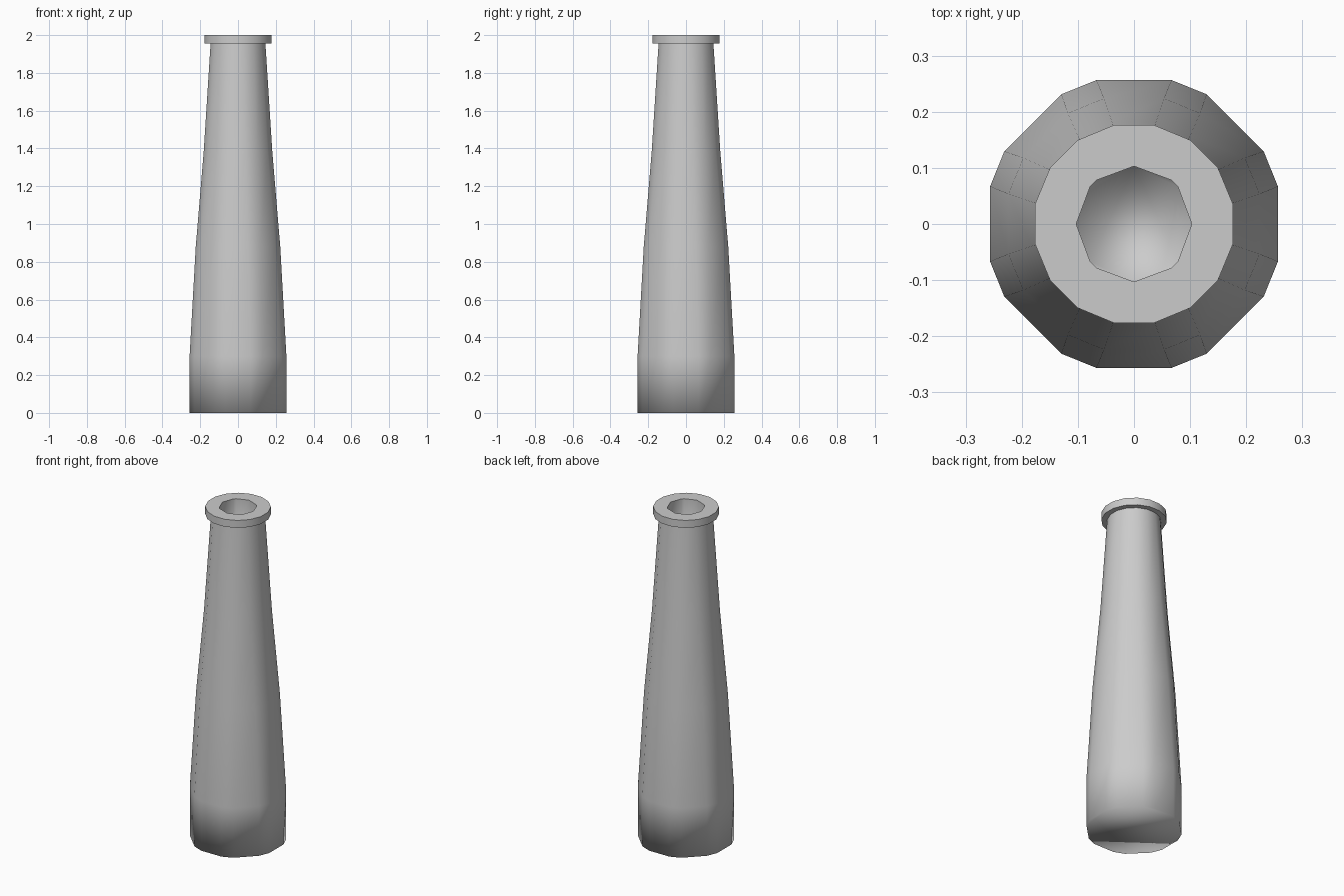
import bpy, bmesh, math

if "Cube" in bpy.data.objects:
    bpy.data.objects.remove(bpy.data.objects["Cube"])

bm = bmesh.new()


def ring(radius, z, a, b):
    """Closed 16-point ring: corner angles a, b mirrored into every quadrant."""
    angles = [q * 90 + d for q in range(4) for d in (a, b, 90 - b, 90 - a)]
    return [bm.verts.new((radius * math.cos(math.radians(t)),
                          radius * math.sin(math.radians(t)), z)) for t in angles]


def stitch(lower, upper):
    n = len(lower)
    for i in range(n):
        j = (i + 1) % n
        bm.faces.new((lower[i], lower[j], upper[j], upper[i]))


def loop_edges(verts):
    return [bm.edges.get((v, verts[(i + 1) % len(verts)])) for i, v in enumerate(verts)]


# tapered body: squarish corners at the base, even sixteen-sided at the neck
profile = [(0.0, 0.265, 0.0), (0.3, 0.265, 0.0), (0.88, 0.230, 0.35),
           (1.38, 0.186, 0.72), (1.955, 0.148, 1.0)]
rings = [ring(r, z, 14.7 - 3.45 * t, 29.3 + 4.45 * t) for z, r, t in profile]

# collar at the mouth
collar_low = ring(0.18, 1.955, 11.25, 33.75)
collar_top = ring(0.18, 2.0, 11.25, 33.75)
rings += [collar_low, collar_top]
for low, up in zip(rings, rings[1:]):
    stitch(low, up)
bm.faces.new(rings[0][::-1])

# mouth opening and bore
quarter = [(0.103, 0.0), (0.078, 0.067), (0.067, 0.078)]


def bore_ring(z):
    pts = []
    for q in range(4):
        c, s = round(math.cos(q * math.pi / 2)), round(math.sin(q * math.pi / 2))
        pts += [(x * c - y * s, x * s + y * c) for x, y in quarter]
    return [bm.verts.new((x, y, z)) for x, y in pts]


mouth, floor = bore_ring(2.0), bore_ring(1.55)
stitch(mouth, floor)
bm.faces.new(floor)
bmesh.ops.triangle_fill(bm, use_beauty=True, normal=(0, 0, 1),
                        edges=loop_edges(collar_top) + loop_edges(mouth))
bmesh.ops.recalc_face_normals(bm, faces=bm.faces[:])

# smooth everywhere except the collar edges
for f in bm.faces:
    f.smooth = True
for verts in (rings[4], collar_low, collar_top, mouth):
    for e in loop_edges(verts):
        e.smooth = False

mesh = bpy.data.meshes.new("bottle")
bm.to_mesh(mesh)
bm.free()
bottle = bpy.data.objects.new("bottle", mesh)
bpy.context.collection.objects.link(bottle)
